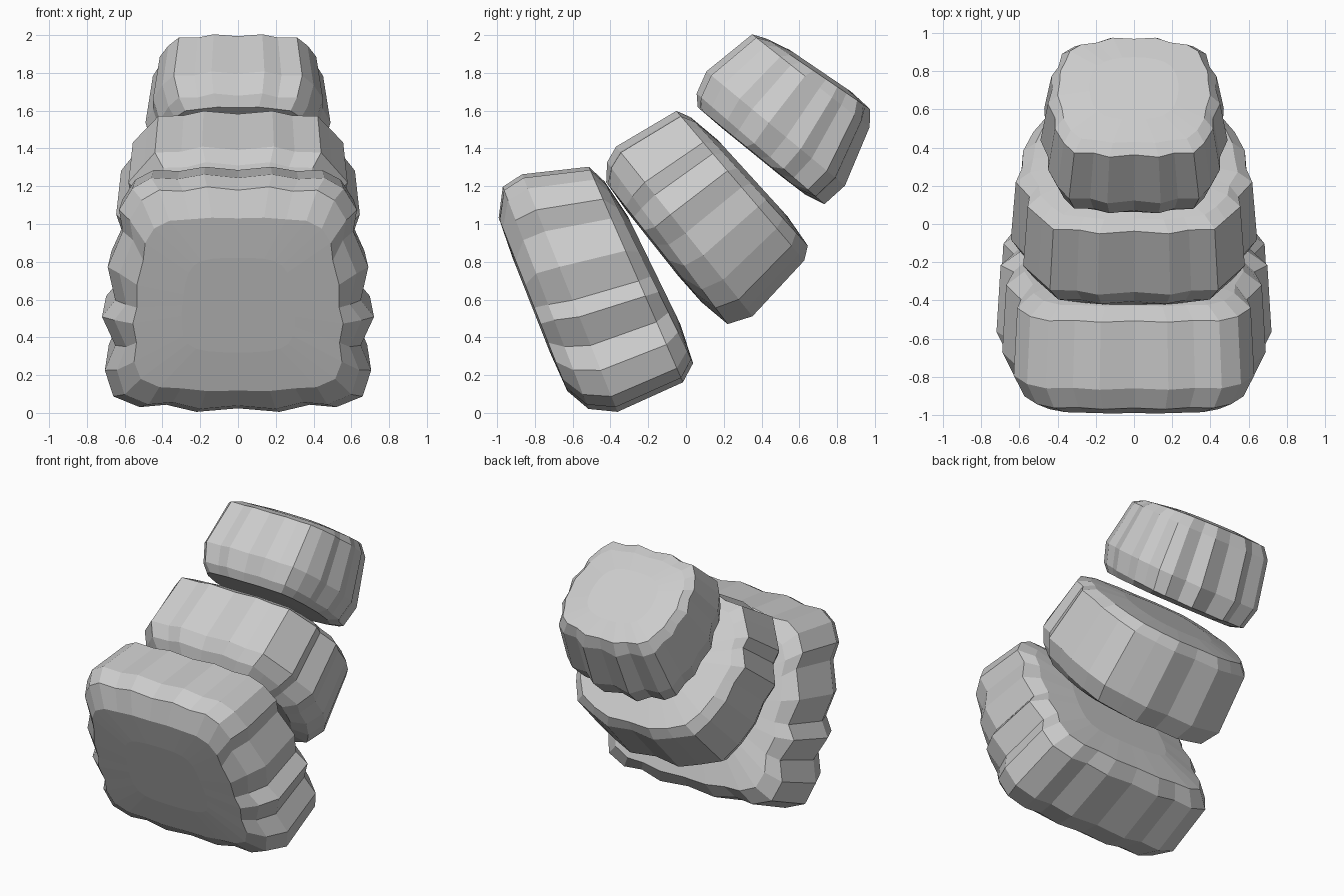
import bpy, bmesh
from mathutils import Vector

if "Cube" in bpy.data.objects:
    bpy.data.objects.remove(bpy.data.objects["Cube"])


def smooth(points, passes, amount=1.0):
    """Soften the scallops of a closed outline."""
    n = len(points)
    for _ in range(passes):
        points = [tuple(points[i][k] * (1 - amount / 2)
                        + (points[i - 1][k] + points[(i + 1) % n][k]) * amount / 4
                        for k in (0, 1)) for i in range(n)]
    return points


def lobe(name, axis, half, levels, bulge):
    """Scalloped slab. axis = (y, z) of its length; half = right-hand outline (x, v);
    levels = (w bottom, w top, v bottom, v top, x scale) from front face to back face."""
    ev = Vector((0, *axis)).normalized()
    ew = Vector((0, ev.z, -ev.y))
    outline = half + [(-x, v) for x, v in reversed(half) if x > 0]
    bm = bmesh.new()

    def ring(level, shrink=1.0, lift=0.0, passes=0, amount=1.0):
        wb, wt, vb, vt, sx = level
        verts = []
        for x, v in smooth(outline, passes, amount):
            t = (v * shrink + 1) / 2
            p = ev * (vb + (vt - vb) * t) + ew * (wb + (wt - wb) * t + lift)
            p.x = x * sx * shrink
            verts.append(bm.verts.new(p))
        return verts

    # inset rings give the two broad faces a slight dome
    rings = [ring(levels[0], 0.55, -bulge[0], 3), ring(levels[0], passes=1, amount=0.7)]
    rings += [ring(lv) for lv in levels[1:-1]]
    rings += [ring(levels[-1], passes=1, amount=0.5), ring(levels[-1], 0.6, bulge[1], 3)]
    n = len(outline)
    for a, b in zip(rings, rings[1:]):
        for i in range(n):
            j = (i + 1) % n
            bm.faces.new((a[i], a[j], b[j], b[i]))
    bm.faces.new(rings[0])
    bm.faces.new(rings[-1])
    bmesh.ops.recalc_face_normals(bm, faces=bm.faces)
    mesh = bpy.data.meshes.new(name)
    bm.to_mesh(mesh)
    bm.free()
    ob = bpy.data.objects.new(name, mesh)
    bpy.context.collection.objects.link(ob)
    return ob


# large front slab
lobe("lower_slab", (-0.40, 0.916),
     [(0, .97), (.18, 1), (.32, .96), (.46, .97), (.56, .88), (.63, .70),
      (.61, .52), (.69, .22), (.65, -.06), (.72, -.20), (.65, -.44),
      (.705, -.65), (.66, -.87), (.52, -.96), (.38, -.94), (.22, -1), (0, -.97)],
     [(-.53, -.495, .35, 1.35, .80), (-.465, -.41, .226, 1.485, .91),
      (-.33, -.29, .15, 1.505, 1), (.05, .05, .155, 1.40, .97),
      (.14, .095, .22, 1.30, .85)], (.01, .03))

# middle slab
lobe("middle_slab", (-0.65, 0.76),
     [(0, .96), (.19, 1), (.30, .94), (.44, .93), (.50, .78), (.58, .58),
      (.57, .43), (.645, .20), (.61, -.02), (.605, -.28), (.55, -.57),
      (.48, -.80), (.33, -.91), (.19, -1), (0, -.96)],
     [(.443, .473, .38, 1.21, .80), (.473, .545, .214, 1.28, .9),
      (.60, .635, .16, 1.312, 1), (1.0, 1.0, .206, 1.248, .96),
      (1.066, 1.036, .246, 1.18, .86)], (.01, .025))

# small top slab
lobe("upper_slab", (-0.81, 0.59),
     [(0, .96), (.14, 1), (.23, .93), (.34, .93), (.40, .76), (.45, .52),
      (.45, .34), (.49, .10), (.465, -.15), (.47, -.36), (.43, -.52),
      (.41, -.74), (.34, -.86), (.23, -.87), (.14, -1), (0, -.94)],
     [(1.305, 1.345, .16, .91, .84), (1.325, 1.40, .058, .95, .92),
      (1.468, 1.525, .028, .977, 1), (1.795, 1.826, .105, .897, .92),
      (1.874, 1.852, .15, .828, .83)], (.005, .02))
